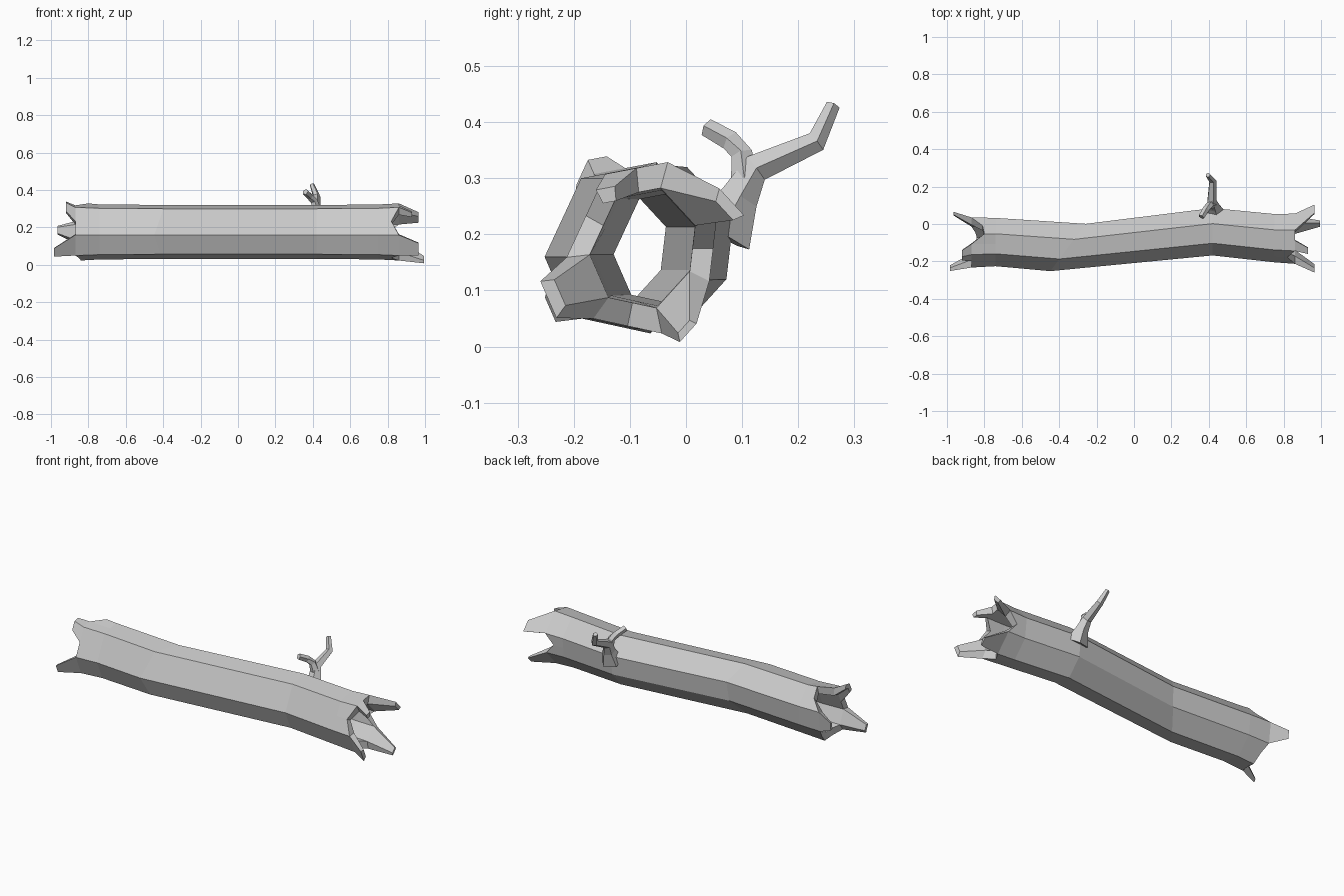
import bpy, bmesh, math
from mathutils import Vector

cube = bpy.data.objects.get("Cube")
if cube:
    bpy.data.objects.remove(cube)

bark = bpy.data.materials.new("grey_bark")
bark.use_nodes = True
bark.diffuse_color = (0.6, 0.6, 0.6, 1)
bark.node_tree.nodes["Principled BSDF"].inputs["Base Color"].default_value = (0.6, 0.6, 0.6, 1)


def finish(bm, name):
    bmesh.ops.recalc_face_normals(bm, faces=bm.faces)
    mesh = bpy.data.meshes.new(name)
    bm.to_mesh(mesh)
    bm.free()
    mesh.materials.append(bark)
    obj = bpy.data.objects.new(name, mesh)
    bpy.context.collection.objects.link(obj)


def strip(bm, a, b, closed=True):
    """Quads between two rows of vertices."""
    n = len(a)
    for i in range(n if closed else n - 1):
        j = (i + 1) % n
        bm.faces.new((a[i], a[j], b[j], b[i]))


# Seven-sided log section (y, z), with a midpoint on every side
CORNERS = [Vector(p) for p in ((0.04, 0.145), (-0.065, 0.125), (-0.13, -0.015),
           (-0.085, -0.118), (0.03, -0.143), (0.11, -0.055), (0.123, 0.055))]
SECTION = []
for i, c in enumerate(CORNERS):
    SECTION += [c, (c + CORNERS[(i + 1) % 7]) / 2]
N = len(SECTION)
MID_Z = 0.175


def ring(bm, x, y, scale, tilt=0, notches={}):
    return [bm.verts.new((notches.get(i, x) + tilt * p.x, y + p.x * scale, MID_Z + p.y * scale))
            for i, p in enumerate(SECTION)]


def prong(bm, outer, inner, first, last, tip, taper):
    """Splinter growing from part of the broken rim towards a tip."""
    ids = [i % N for i in range(first, last + 1)]
    base = [outer[i] for i in ids], [inner[i] for i in ids]
    verts = base[0] + base[1]
    mid = sum((v.co for v in verts), Vector()) / len(verts)
    ends = []
    for row in base:
        new = []
        for v in row:
            off = (v.co - mid) * taper
            off.x = 0
            new.append(bm.verts.new(Vector(tip) + off))
        ends.append(new)
    strip(bm, base[0], ends[0], False)
    strip(bm, base[1], ends[1], False)
    strip(bm, ends[0], ends[1], False)
    for k in (0, -1):
        bm.faces.new((base[0][k], base[1][k], ends[1][k], ends[0][k]))
    return {i % N for i in range(first, last)}


# Hollow log: stations are x, y, scale, tilt, notched rim points
left_notch = {0: -0.8, 13: -0.81, 7: -0.85, 8: -0.84, 9: -0.85}
right_notch = {3: 0.82, 7: 0.82, 11: 0.81, 1: 0.86}
stations = [(-0.87, -0.095, 1.06, 0, left_notch), (-0.74, -0.093, 1.02, 0, {}),
            (-0.35, -0.122, 1, 0.75, {}), (0.42, -0.038, 1, 0, {}),
            (0.75, -0.072, 1.02, 0, {}), (0.86, -0.075, 1.06, 0, right_notch)]
bm = bmesh.new()
outer = [ring(bm, *s) for s in stations]
inner = [ring(bm, x, y, k * 0.7, t, n) for x, y, k, t, n in stations]
for rows in (outer, inner):
    for a, b in zip(rows, rows[1:]):
        strip(bm, a, b)

# Splintered ends: first and last rim point, tip, taper
left_prongs = [(1, 3, (-0.92, -0.165, 0.31), 0.6), (4, 6, (-0.985, -0.235, 0.07), 0.4),
               (10, 12, (-0.965, 0.055, 0.185), 0.4)]
right_prongs = [(12, 14, (0.965, 0.075, 0.25), 0.5), (1, 2, (0.93, -0.14, 0.27), 0.6),
                (4, 6, (0.965, -0.235, 0.09), 0.6), (8, 10, (0.995, 0.0, 0.03), 0.35)]
for side, prongs in ((0, left_prongs), (-1, right_prongs)):
    o, i = outer[side], inner[side]
    used = set()
    for p in prongs:
        used |= prong(bm, o, i, *p)
    for k in range(N):
        if k not in used:
            j = (k + 1) % N
            bm.faces.new((o[k], o[j], i[j], i[k]))
finish(bm, "hollow_log")


def limb(bm, path, sides=5):
    """Tapered faceted limb along points of (x, y, z, radius)."""
    pts = [Vector(p[:3]) for p in path]
    rows = []
    for k, (p, spec) in enumerate(zip(pts, path)):
        along = (pts[min(k + 1, len(pts) - 1)] - pts[max(k - 1, 0)]).normalized()
        u = Vector((1, 0, 0))
        u = (u - along * u.dot(along)).normalized()
        w = along.cross(u)
        rows.append([bm.verts.new(p + spec[3] * (u * math.cos(a) + w * math.sin(a)))
                     for a in (math.tau * s / sides for s in range(sides))])
    for a, b in zip(rows, rows[1:]):
        strip(bm, a, b)
    bm.faces.new(rows[0])
    bm.faces.new(rows[-1])


# Forked twig on the back
bm = bmesh.new()
limb(bm, [(0.43, 0.06, 0.2, 0.062), (0.425, 0.095, 0.265, 0.036),
          (0.415, 0.125, 0.318, 0.027), (0.42, 0.232, 0.365, 0.02), (0.395, 0.262, 0.43, 0.013)])
limb(bm, [(0.42, 0.105, 0.29, 0.026), (0.405, 0.1, 0.342, 0.02),
          (0.385, 0.08, 0.366, 0.019), (0.36, 0.038, 0.39, 0.017)])
finish(bm, "forked_twig")
